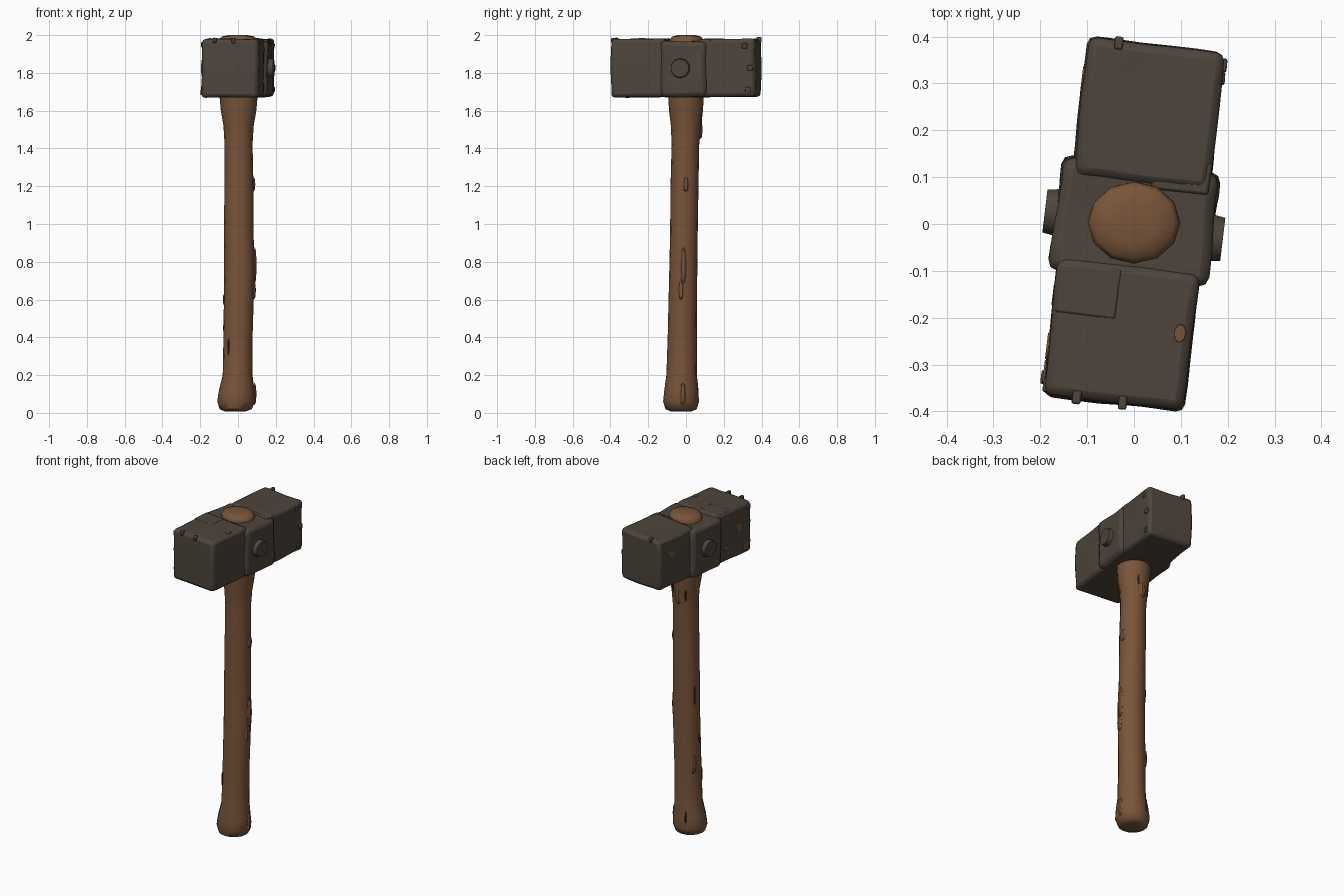
import bpy, bmesh, math
from mathutils import Vector, Matrix, noise

if "Cube" in bpy.data.objects:
    bpy.data.objects.remove(bpy.data.objects["Cube"])


def material(name, rgb):
    m = bpy.data.materials.new(name)
    m.use_nodes = True
    m.diffuse_color = (*rgb, 1)
    m.node_tree.nodes["Principled BSDF"].inputs["Base Color"].default_value = (*rgb, 1)
    return m


WOOD = material("brown wood", (0.19, 0.09, 0.042))
CRACK = material("dark wood crack", (0.06, 0.03, 0.016))
IRON = material("dark iron", (0.075, 0.06, 0.045))
RUST = material("rust", (0.19, 0.09, 0.04))

# the whole head is set slightly askew on the handle
SKEW = Matrix.Rotation(math.radians(-6.8), 4, "Z")


def finish(bm, name, mat, bevel=0, angle=40, skew=False):
    if skew:
        bm.transform(SKEW)
    bmesh.ops.recalc_face_normals(bm, faces=bm.faces[:])
    me = bpy.data.meshes.new(name)
    bm.to_mesh(me)
    bm.free()
    me.materials.append(mat)
    ob = bpy.data.objects.new(name, me)
    bpy.context.collection.objects.link(ob)
    if bevel:
        mod = ob.modifiers.new("worn edges", "BEVEL")
        mod.width, mod.segments, mod.limit_method = bevel, 2, "ANGLE"
        mod.angle_limit = math.radians(50)
    bpy.ops.object.select_all(action="DESELECT")
    ob.select_set(True)
    bpy.context.view_layer.objects.active = ob
    bpy.ops.object.shade_smooth_by_angle(angle=math.radians(angle))
    return ob


def block(name, lo, hi, bevel=0.018, dent=0.007, cuts=4, mat=IRON):
    """Box between two corners with a lightly hammered surface."""
    lo, hi = Vector(lo), Vector(hi)
    bm = bmesh.new()
    bmesh.ops.create_cube(bm, size=1)
    bmesh.ops.subdivide_edges(bm, edges=bm.edges[:], cuts=cuts, use_grid_fill=True)
    for v in bm.verts:
        v.co = (lo + hi) / 2 + v.co * (hi - lo)
        v.co += noise.noise_vector(v.co * 7) * dent
    return finish(bm, name, mat, bevel, skew=True)


def loft(name, rings, mat, sides=16, angle=50):
    """Closed tube through rings of (z, centre x, centre y, radius x, radius y)."""
    bm = bmesh.new()
    turn = [2 * math.pi * i / sides for i in range(sides)]
    loops = [[bm.verts.new((cx + rx * math.cos(a), cy + ry * math.sin(a), z)) for a in turn]
             for z, cx, cy, rx, ry in rings]
    for a, b in zip(loops, loops[1:]):
        for i in range(sides):
            j = (i + 1) % sides
            bm.faces.new((a[i], a[j], b[j], b[i]))
    bm.faces.new(loops[0])
    bm.faces.new(loops[-1])
    return finish(bm, name, mat, angle=angle)


def disc(name, centre, normal, rx, ry, depth, mat, sides=10, roll=0.0):
    bm = bmesh.new()
    bmesh.ops.create_cone(bm, cap_ends=True, segments=sides, radius1=1, radius2=0.88, depth=depth)
    turn = Vector(normal).to_track_quat("Z", "Y").to_matrix().to_4x4()
    bm.transform(Matrix.Translation(centre) @ turn @ Matrix.Rotation(roll, 4, "Z")
                 @ Matrix.Diagonal((rx, ry, 1, 1)))
    return finish(bm, name, mat, skew=True)


# handle with flared pommel and neck
HANDLE = [
    (0.008, -0.015, -0.025, 0.055, 0.055),
    (0.02, -0.012, -0.026, 0.085, 0.083),
    (0.06, -0.01, -0.026, 0.1, 0.095),
    (0.12, -0.007, -0.025, 0.094, 0.09),
    (0.2, -0.002, -0.023, 0.079, 0.081),
    (0.4, 0.0, -0.02, 0.077, 0.077),
    (0.78, 0.008, -0.014, 0.081, 0.074),
    (0.95, 0.004, -0.011, 0.078, 0.073),
    (1.2, 0.005, -0.008, 0.077, 0.074),
    (1.42, 0.003, -0.003, 0.074, 0.073),
    (1.52, 0.003, 0.0, 0.08, 0.08),
    (1.6, 0.003, 0.0, 0.094, 0.09),
    (1.7, 0.003, 0.0, 0.103, 0.095),
]
loft("handle", HANDLE, WOOD)

# handle end showing through the top of the head
loft("handle_top", [(1.9, 0, 0.003, 0.1, 0.088), (1.978, 0, 0.003, 0.098, 0.087),
                    (1.992, 0, 0.003, 0.088, 0.077), (2.0, 0, 0.003, 0.05, 0.045)],
     WOOD, sides=12)


def sliver(name, z, angle, length, width, mat, out=0.002):
    """Pointed splinter lying along the handle surface."""
    a = math.radians(angle)
    k = max(i for i, r in enumerate(HANDLE[:-1]) if r[0] <= z)
    p, q = HANDLE[k], HANDLE[k + 1]
    t = (z - p[0]) / (q[0] - p[0])
    _, cx, cy, rx, ry = [u + (w - u) * t for u, w in zip(p, q)]
    bm = bmesh.new()
    bmesh.ops.create_uvsphere(bm, u_segments=6, v_segments=4, radius=1)
    bm.transform(Matrix.Translation((cx + rx * math.cos(a), cy + ry * math.sin(a), z))
                 @ Matrix.Rotation(a, 4, "Z")
                 @ Matrix.Diagonal((0.004 + out, width, length, 1)))
    finish(bm, name, mat, angle=20)


for n, (z, angle, length) in enumerate([(1.52, 125, 0.05), (0.88, 160, 0.07), (0.6, 185, 0.03),
                                        (0.12, 110, 0.05), (0.35, 230, 0.05), (1.56, 70, 0.04)]):
    sliver(f"handle_crack_{n + 1}", z, angle, length, 0.006, CRACK)
for n, (z, angle, length) in enumerate([(1.21, 5, 0.04), (0.78, 0, 0.1), (0.65, -8, 0.05),
                                        (0.1, 5, 0.06), (1.5, 92, 0.05), (0.45, 150, 0.06)]):
    sliver(f"handle_splinter_{n + 1}", z, angle, length, 0.02, WOOD, 0.007)

# hammer head: two striking blocks and the collar between them
block("front_block", (-0.15, -0.385, 1.672), (0.15, -0.09, 1.98))
block("back_block", (-0.143, 0.09, 1.672), (0.15, 0.385, 1.978))
block("collar", (-0.168, -0.117, 1.672), (0.168, 0.127, 1.966), bevel=0.022, dent=0.01)

# iron folded over the seams on top
block("front_fold_right", (-0.145, -0.205, 1.93), (-0.015, -0.1, 1.982), 0.006, 0.004, 2)
block("back_fold", (0.03, 0.08, 1.92), (0.15, 0.15, 1.975), 0.006, 0.004, 2)

# bosses on both sides of the collar
disc("right_boss", (-0.172, 0.005, 1.825), (-1, 0, 0), 0.055, 0.055, 0.04, IRON)
disc("left_boss", (0.172, -0.01, 1.825), (1, 0, 0), 0.055, 0.055, 0.04, IRON)

# burrs along the worn striking edges
BURRS = [(-0.145, -0.365, 1.95), (-0.148, -0.35, 1.7), (-0.08, -0.383, 1.972),
         (0.02, -0.383, 1.972), (0.147, 0.33, 1.94), (0.147, 0.35, 1.71),
         (-0.08, 0.38, 1.972), (0.15, 0.36, 1.83)]
for n, c in enumerate(BURRS):
    size = Vector((0.009, 0.014, 0.014))
    block(f"burr_{n + 1}", Vector(c) - size, Vector(c) + size, 0.004, 0.006, 1)

# rust patches: y, z, half sizes and tilt on the right side
SPOTS = [(-0.28, 1.85, 0.032, 0.03, 0), (-0.335, 1.712, 0.03, 0.02, 0.5),
         (-0.17, 1.757, 0.026, 0.018, 0), (0.29, 1.88, 0.04, 0.022, -0.6)]
for n, (y, z, ry, rz, roll) in enumerate(SPOTS):
    x = -0.15 if y < 0 else -0.143
    disc(f"rust_patch_{n + 1}", (x, y, z), (-1, 0, 0), ry, rz, 0.009, RUST, 9, roll)
disc("rust_patch_top", (0.125, -0.22, 1.979), (0, 0, 1), 0.014, 0.022, 0.009, RUST, 7)
